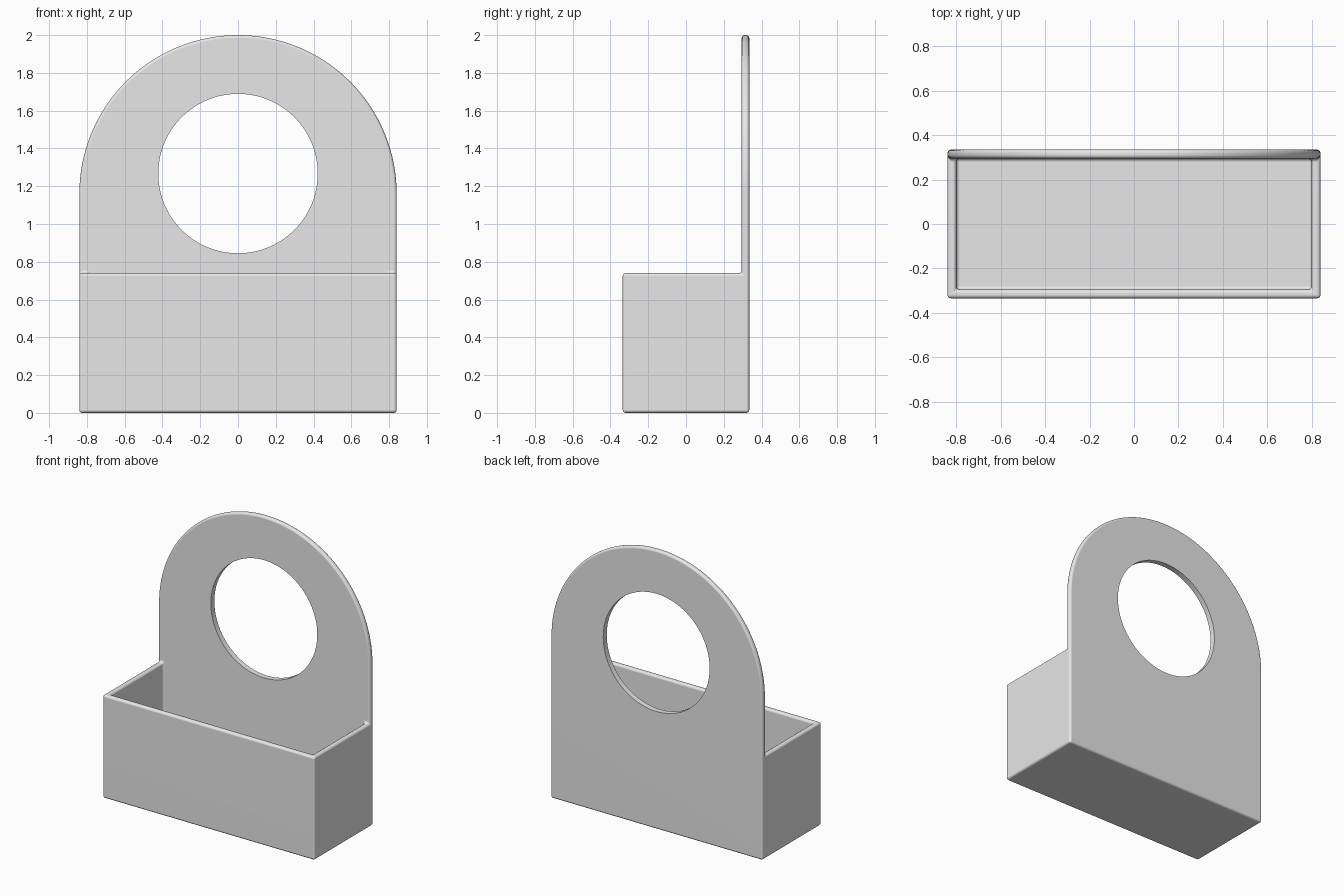
import bpy, bmesh, math

cube = bpy.data.objects.get("Cube")
if cube:
    bpy.data.objects.remove(cube, do_unlink=True)

W, D, RIM, WALL = 0.84, 0.335, 0.74, 0.04   # half width, half depth, tray height, wall
SPRING = 2.0 - W                            # height where the arch begins
HOLE_Z, HOLE_R = 1.267, 0.422
STEPS = 64
IX, IY = W - WALL, D - WALL                 # inside of the tray

mat = bpy.data.materials.new("light grey")
mat.use_nodes = True
grey = (0.8, 0.8, 0.8, 1)
mat.diffuse_color = grey
mat.node_tree.nodes["Principled BSDF"].inputs["Base Color"].default_value = grey

bm = bmesh.new()
cache = {}


def vert(x, y, z):
    key = (round(x, 4), round(y, 4), round(z, 4))
    if key not in cache:
        cache[key] = bm.verts.new(key)
    return cache[key]


def face(*points):
    bm.faces.new([vert(*p) for p in points])


# Arched back plate, its front running down into the tray
arch = [(W * math.cos(math.pi * i / STEPS), SPRING + W * math.sin(math.pi * i / STEPS))
        for i in range(STEPS + 1)]
face(*[(x, D, z) for x, z in [(-W, 0), (W, 0)] + arch])
inner = [(-W, RIM), (-IX, RIM), (-IX, WALL), (IX, WALL), (IX, RIM), (W, RIM)]
face(*[(x, IY, z) for x, z in inner + arch])
for (x0, z0), (x1, z1) in zip(arch, arch[1:]):
    face((x0, IY, z0), (x0, D, z0), (x1, D, z1), (x1, IY, z1))

# Sides, inside walls and side rims
for s in (-1, 1):
    face(*[(s * W, y, z) for y, z in ((-D, 0), (D, 0), (D, SPRING), (IY, SPRING),
                                      (IY, RIM), (-D, RIM))])
    face(*[(s * IX, y, z) for y, z in ((-IY, WALL), (IY, WALL), (IY, RIM), (-IY, RIM))])

# Front wall outside and inside, underside, floor and U-shaped rim
face((-W, -D, 0), (W, -D, 0), (W, -D, RIM), (-W, -D, RIM))
face((-IX, -IY, WALL), (IX, -IY, WALL), (IX, -IY, RIM), (-IX, -IY, RIM))
face((-W, -D, 0), (W, -D, 0), (W, D, 0), (-W, D, 0))
face((-IX, -IY, WALL), (IX, -IY, WALL), (IX, IY, WALL), (-IX, IY, WALL))
face(*[(x, y, RIM) for x, y in ((-W, IY), (-W, -D), (W, -D), (W, IY),
                                (IX, IY), (IX, -IY), (-IX, -IY), (-IX, IY))])

bmesh.ops.recalc_face_normals(bm, faces=bm.faces)
mesh = bpy.data.meshes.new("wall_planter")
bm.to_mesh(mesh)
bm.free()
planter = bpy.data.objects.new("wall_planter", mesh)
bpy.context.collection.objects.link(planter)
mesh.materials.append(mat)

# Round hole cutter
bpy.ops.mesh.primitive_cylinder_add(vertices=96, radius=HOLE_R, depth=0.3,
                                    location=(0, D, HOLE_Z), rotation=(math.pi / 2, 0, 0))
cutter = bpy.context.object
cutter.name = "hole_cutter"
cutter.hide_render = True
cutter.data.materials.append(mat)

# Soft edges first, then the sharp-edged hole
bevel = planter.modifiers.new("soft_edges", "BEVEL")
bevel.width = 0.016
bevel.segments = 4
bevel.limit_method = "ANGLE"
bevel.angle_limit = math.radians(50)
hole = planter.modifiers.new("hole", "BOOLEAN")
hole.operation = "DIFFERENCE"
hole.solver = "EXACT"
hole.object = cutter

bpy.ops.object.select_all(action="DESELECT")
planter.select_set(True)
bpy.context.view_layer.objects.active = planter
for name in ("soft_edges", "hole"):
    bpy.ops.object.modifier_apply(modifier=name)
bpy.data.objects.remove(cutter, do_unlink=True)
bpy.ops.object.shade_smooth_by_angle(angle=math.radians(40))
normals = planter.modifiers.new("even_shading", "WEIGHTED_NORMAL")
normals.keep_sharp = True
